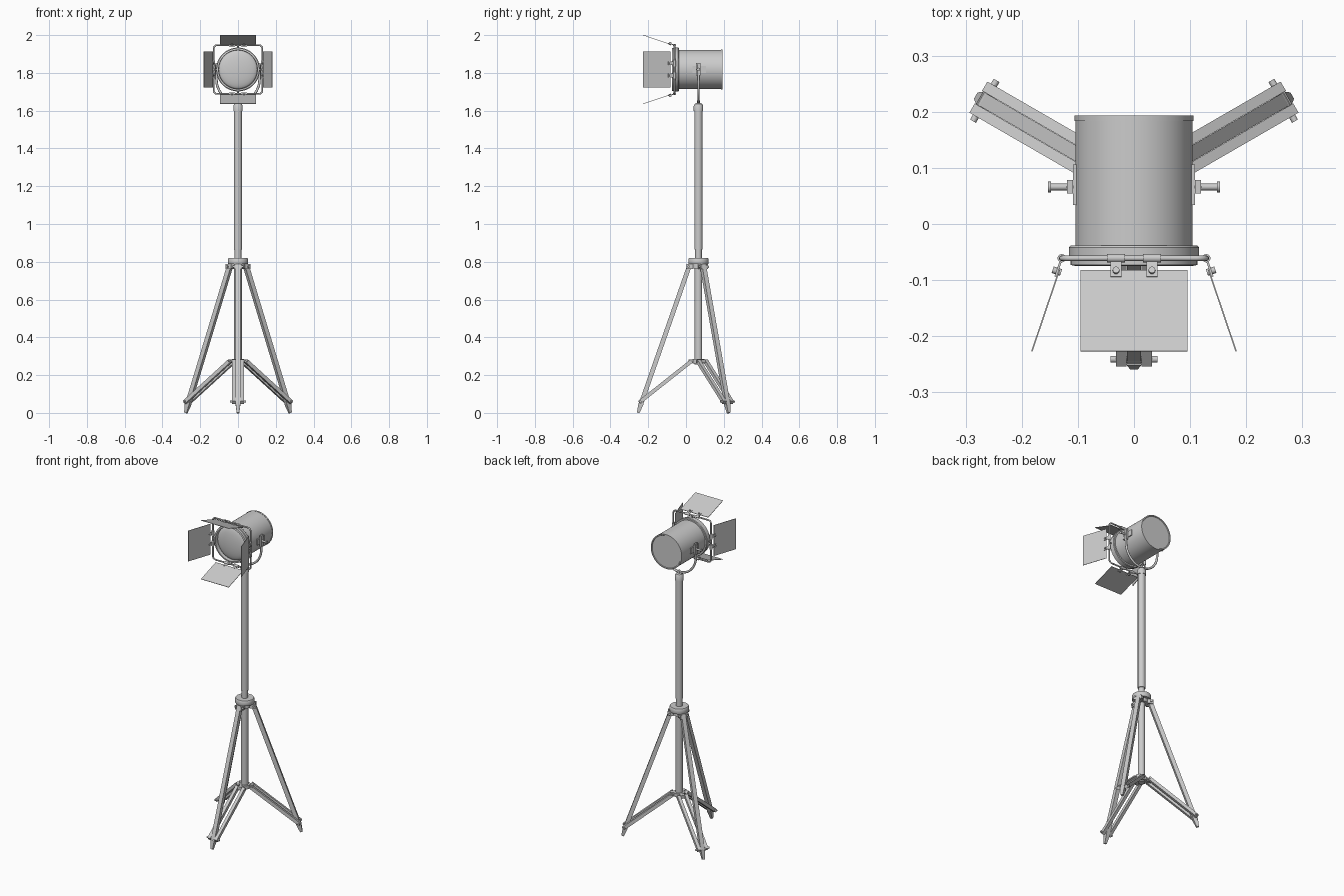
import bpy, bmesh, math
from mathutils import Matrix, Vector

if "Cube" in bpy.data.objects:
    bpy.data.objects.remove(bpy.data.objects["Cube"])

CY, CZ = 0.066, 1.818          # column axis y, lamp axis height
ID = Matrix.Identity(4)


def finish(name, bm, smooth=False):
    bmesh.ops.recalc_face_normals(bm, faces=bm.faces)
    me = bpy.data.meshes.new(name)
    bm.to_mesh(me)
    bm.free()
    ob = bpy.data.objects.new(name, me)
    bpy.context.collection.objects.link(ob)
    if smooth:
        bpy.ops.object.select_all(action='DESELECT')
        bpy.context.view_layer.objects.active = ob
        ob.select_set(True)
        bpy.ops.object.shade_smooth_by_angle(angle=math.radians(35))
    return ob


def beam(name, p0, p1, w, h, side=(0, 1, 0), m=ID, taper=1.0):
    """Box from p0 to p1, width w along side, thickness h."""
    p0, p1, s = Vector(p0), Vector(p1), Vector(side)
    n = (p1 - p0).normalized().cross(s).normalized()
    bm = bmesh.new()
    rings = []
    for p, k in ((p0, 1), (p1, taper)):
        rings.append([bm.verts.new(m @ (p + s * w / 2 * a * k + n * h / 2 * b * k))
                      for a, b in ((-1, -1), (1, -1), (1, 1), (-1, 1))])
    a, b = rings
    bm.faces.new(a)
    bm.faces.new(b)
    for i in range(4):
        j = (i + 1) % 4
        bm.faces.new((a[i], a[j], b[j], b[i]))
    return finish(name, bm)


def rod(name, p0, p1, r, m=ID, seg=16):
    p0, p1 = m @ Vector(p0), m @ Vector(p1)
    d = p1 - p0
    mat = Matrix.Translation((p0 + p1) / 2) @ d.to_track_quat('Z', 'Y').to_matrix().to_4x4()
    bm = bmesh.new()
    bmesh.ops.create_cone(bm, cap_ends=True, segments=seg, radius1=r, radius2=r,
                          depth=d.length, matrix=mat)
    return finish(name, bm, True)


def lathe(name, prof, m, seg=48):
    """Spin (radius, height) profile about local z."""
    bm = bmesh.new()
    vs = [bm.verts.new((r, 0, z)) for r, z in prof]
    es = [bm.edges.new(e) for e in zip(vs, vs[1:])]
    bmesh.ops.spin(bm, geom=vs + es, cent=(0, 0, 0), axis=(0, 0, 1),
                   angle=2 * math.pi, steps=seg)
    bmesh.ops.remove_doubles(bm, verts=bm.verts, dist=1e-5)
    bm.transform(m)
    return finish(name, bm, True)


def tube(name, pts, r, closed=False):
    cu = bpy.data.curves.new(name, 'CURVE')
    cu.dimensions = '3D'
    cu.bevel_depth, cu.bevel_resolution, cu.use_fill_caps = r, 3, True
    sp = cu.splines.new('POLY')
    sp.points.add(len(pts) - 1)
    for q, p in zip(sp.points, pts):
        q.co = (*p, 1)
    sp.use_cyclic_u = closed
    sp.use_smooth = True
    ob = bpy.data.objects.new(name, cu)
    bpy.context.collection.objects.link(ob)
    return ob


# Column: lower tube, leg collar, upper tube, top socket
COL = Matrix.Translation((0, CY, 0))
lathe("lower_tube", [(0, .255), (.020, .255), (.020, .80), (0, .80)], COL, 32)
lathe("bottom_collar", [(.019, .262), (.032, .262), (.032, .284), (.019, .284)], COL, 32)
lathe("leg_collar", [(.018, .765), (.036, .765), (.036, .787), (.052, .787), (.054, .791),
                     (.054, .814), (.051, .819), (.018, .819)], COL, 40)
lathe("upper_tube", [(0, .80), (.0175, .80), (.0175, .865), (.0215, .865),
                     (.0215, 1.605), (0, 1.605)], COL, 32)
lathe("top_socket", [(0, 1.598), (.025, 1.598), (.025, 1.625), (.019, 1.636),
                     (.009, 1.640), (.008, 1.655), (0, 1.655)], COL, 32)

# Tripod legs: local x runs outward
for k, ang in enumerate((-90, 30, 150)):
    M = COL @ Matrix.Rotation(math.radians(ang), 4, 'Z')
    n = f"leg_{k + 1}_"
    beam(n + "main", (.046, 0, .785), (.307, 0, .04), .025, .024, m=M)
    beam(n + "foot", (.304, 0, .05), (.319, 0, 0), .026, .028, m=M, taper=.5)
    for s in (-1, 1):
        beam(n + "strut", (.036, s * .0225, .275), (.314, s * .0225, .055), .019, .02, m=M)
        beam(n + "top_lug", (.03, s * .0175, .774), (.064, s * .0175, .774), .008, .026, m=M)
    beam(n + "bottom_lug", (.02, 0, .273), (.052, 0, .273), .025, .02, m=M)
    for bn, r, z, h in (("top_bolt", .052, .774, .03), ("foot_bolt", .307, .06, .042),
                        ("inner_bolt", .043, .272, .036)):
        rod(n + bn, (r, -h, z), (r, h, z), .006, M, 12)

# Lamp housing: local z runs toward the front
LAMP = Matrix.Translation((0, 0, CZ)) @ Matrix.Rotation(math.pi / 2, 4, 'X')
lathe("housing", [(0, -.190), (.098, -.190), (.100, -.193), (.106, -.193), (.106, -.184),
                  (.1045, -.184), (.1045, .045), (0, .045)], LAMP, 64)
lathe("front_rim", [(.100, .038), (.113, .038), (.116, .042), (.116, .056), (.113, .058),
                    (.113, .073), (.103, .075), (.102, .050)], LAMP, 64)
lathe("lens", [(.103, .050)] + [(.103 * math.cos(a), .050 + .022 * math.sin(a))
      for a in [i * math.pi / 16 for i in range(1, 8)]] + [(0, .072)], LAMP, 64)

# Yoke with pivots
YX = .114
pts = [(-YX, CY, 1.845)] + [(-YX * math.cos(a), CY, 1.765 - .119 * math.sin(a))
       for a in [i * math.pi / 24 for i in range(25)]] + [(YX, CY, 1.845)]
tube("yoke", pts, .0065)
for s in (-1, 1):
    beam("pivot_plate", (s * .104, .034, CZ), (s * .104, .106, CZ), .036, .01, side=(0, 0, 1))
    beam("yoke_end", (s * YX, CY, 1.785), (s * YX, CY, 1.853), .024, .01)
    rod("pivot_shaft", (s * .10, CY, CZ), (s * .150, CY, CZ), .006)
    rod("pivot_knob", (s * .148, CY, CZ), (s * .153, CY, CZ), .0095)

# Barn door frame: rounded square of wire
F, R, FY = .129, .018, -.061
loop = []
for q in range(4):
    sx, sz = ((1, 1), (-1, 1), (-1, -1), (1, -1))[q]
    for i in range(6):
        a = math.pi / 2 * (q + i / 5)
        loop.append((sx * (F - R) + R * math.cos(a), FY, CZ + sz * (F - R) + R * math.sin(a)))
tube("door_frame", loop, .0048, True)

# Four barn doors with hinges: the top one is turned about the lamp axis
slope = (.049 / .143)
for q, side in enumerate(("top", "right", "bottom", "left")):
    M = Matrix.Translation((0, 0, CZ)) @ Matrix.Rotation(q * math.pi / 2, 4, 'Y')
    X = (1, 0, 0)
    beam(side + "_door", (0, -.082, .133), (0, -.227, .182), .190, .0025, side=X, m=M)
    rod(side + "_frame_post", (0, FY, .110), (0, FY, F), .004, M, 12)
    for s in (-1, 1):
        x = s * .032
        rod(side + "_hinge_sleeve", (x - .016, FY, F), (x + .016, FY, F), .0075, M, 12)
        beam(side + "_hinge_tab", (x, FY, F), (x, -.094, F + .011), .019, .004, side=X, m=M)
        rod(side + "_hinge_bolt", (x, -.0865, .130), (x, -.0815, .145), .006, M, 12)
